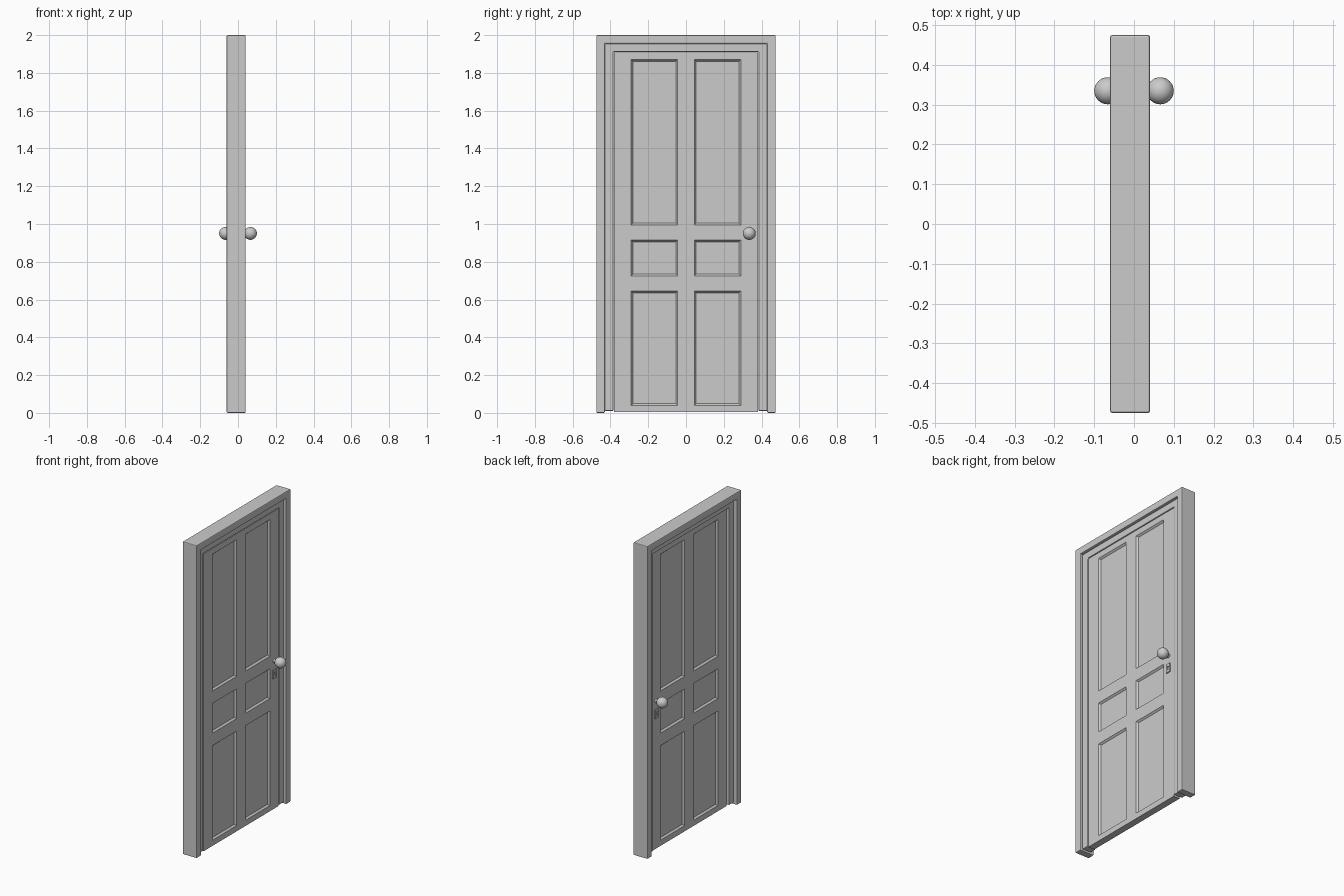
import bpy, bmesh, math
from mathutils import Matrix, Vector

if "Cube" in bpy.data.objects:
    bpy.data.objects.remove(bpy.data.objects["Cube"])


def add_object(name, bm):
    bmesh.ops.recalc_face_normals(bm, faces=bm.faces)
    mesh = bpy.data.meshes.new(name)
    bm.to_mesh(mesh)
    bm.free()
    obj = bpy.data.objects.new(name, mesh)
    bpy.context.collection.objects.link(obj)
    return obj


def smooth(obj, angle=40):
    bpy.ops.object.select_all(action='DESELECT')
    obj.select_set(True)
    bpy.context.view_layer.objects.active = obj
    bpy.ops.object.shade_smooth_by_angle(angle=math.radians(angle))


def bevel(obj, width, segments):
    mod = obj.modifiers.new("Bevel", 'BEVEL')
    mod.width, mod.segments = width, segments
    mod.limit_method = 'ANGLE'


def mirror_x(obj):
    obj.modifiers.new("Mirror", 'MIRROR').use_axis = (True, False, False)


def u_frame(name, y_out, z_out, y_in, z_in, z_low, x0, x1, width):
    """Upside-down U outline extruded along x."""
    bm = bmesh.new()
    outline = [(-y_out, z_low), (-y_out, z_out), (y_out, z_out), (y_out, z_low),
               (y_in, z_low), (y_in, z_in), (-y_in, z_in), (-y_in, z_low)]
    face = bm.faces.new([bm.verts.new((x0, y, z)) for y, z in outline])
    new = bmesh.ops.extrude_face_region(bm, geom=[face])["geom"]
    bmesh.ops.translate(bm, vec=(x1 - x0, 0, 0),
                        verts=[g for g in new if isinstance(g, bmesh.types.BMVert)])
    obj = add_object(name, bm)
    bevel(obj, width, 2)
    return obj


def box(bm, lo, hi):
    lo, hi = Vector(lo), Vector(hi)
    bmesh.ops.create_cube(bm, size=1, matrix=Matrix.Translation((lo + hi) / 2)
                          @ Matrix.Diagonal((*(hi - lo), 1)))


def cylinder(bm, radius, x0, x1, y, z, segments=32):
    bmesh.ops.create_cone(bm, cap_ends=True, segments=segments, radius1=radius,
                          radius2=radius, depth=x1 - x0,
                          matrix=Matrix.Translation(((x0 + x1) / 2, y, z))
                          @ Matrix.Rotation(math.pi / 2, 4, 'Y'))


# Door casing and the inner stop
u_frame("door_casing", 0.475, 2.0, 0.43, 1.955, 0.0, -0.06, 0.04, 0.005)
u_frame("door_stop", 0.43, 1.955, 0.384, 1.911, 0.01, -0.036, 0.025, 0.005)

# Door leaf: half thickness with six sunken panels, mirrored
HALF = 0.022
ys = [-0.38, -0.29, -0.045, 0.045, 0.29, 0.38]
zs = [0.004, 0.04, 0.645, 0.725, 0.915, 0.995, 1.87, 1.907]
bm = bmesh.new()
grid = [[bm.verts.new((HALF, y, z)) for z in zs] for y in ys]
panels = []
for i in range(len(ys) - 1):
    for j in range(len(zs) - 1):
        f = bm.faces.new((grid[i][j], grid[i + 1][j], grid[i + 1][j + 1], grid[i][j + 1]))
        if i % 2 and j % 2:
            panels.append(f)
border = [e for e in bm.edges if e.is_boundary]
rim = bmesh.ops.extrude_edge_only(bm, edges=border)["geom"]
for v in rim:
    if isinstance(v, bmesh.types.BMVert):
        v.co.x = 0
bm.normal_update()
bmesh.ops.inset_individual(bm, faces=panels, thickness=0.013, depth=0)
for f in panels:
    bmesh.ops.translate(bm, vec=(-0.011, 0, 0), verts=f.verts)
leaf = add_object("door_leaf", bm)
for p in leaf.data.polygons:       # make the open half shell face outward
    if abs(p.normal.x) > 0.9:
        if p.normal.x < 0:
            leaf.data.flip_normals()
        break
mirror_x(leaf)

# Round knobs on short necks
KY, KZ = 0.335, 0.95
bm = bmesh.new()
bmesh.ops.create_uvsphere(bm, u_segments=32, v_segments=16, radius=0.034,
                          matrix=Matrix.Translation((0.066, KY, KZ))
                          @ Matrix.Rotation(math.pi / 2, 4, 'Y'))
knob = add_object("knobs", bm)
mirror_x(knob)
smooth(knob)
bm = bmesh.new()
cylinder(bm, 0.012, HALF - 0.004, 0.045, KY, KZ, 24)
neck = add_object("knob_necks", bm)
mirror_x(neck)
smooth(neck)

# Lock plates with a keyhole cut in
LZ = 0.868
bm = bmesh.new()
box(bm, (HALF - 0.003, KY - 0.017, LZ - 0.028), (HALF + 0.007, KY + 0.017, LZ + 0.028))
plate = add_object("lock_plates", bm)
cutters = []
bm = bmesh.new()
cylinder(bm, 0.006, HALF + 0.001, 0.05, KY, LZ + 0.008, 16)
cutters.append(add_object("keyhole_round_cutter", bm))
bm = bmesh.new()
box(bm, (HALF + 0.001, KY - 0.003, LZ - 0.014), (0.05, KY + 0.003, LZ + 0.008))
cutters.append(add_object("keyhole_slot_cutter", bm))
for c in cutters:
    c.hide_render = True
    c.hide_set(True)
    mod = plate.modifiers.new("Keyhole", 'BOOLEAN')
    mod.operation, mod.object, mod.solver = 'DIFFERENCE', c, 'EXACT'
mirror_x(plate)
